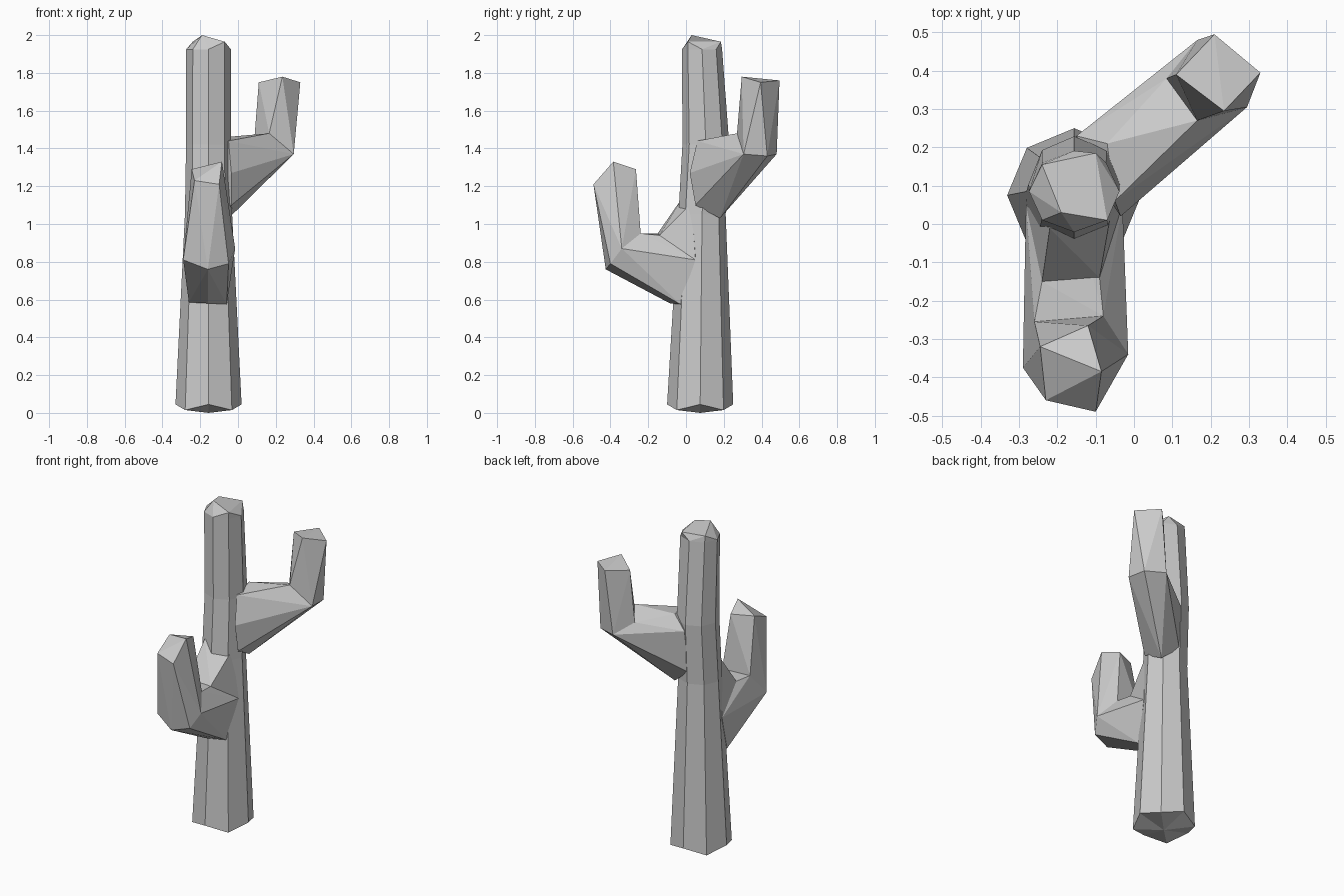
import bpy, bmesh, math

if "Cube" in bpy.data.objects:
    bpy.data.objects.remove(bpy.data.objects["Cube"])


def make_object(name, bm):
    bmesh.ops.recalc_face_normals(bm, faces=bm.faces)
    mesh = bpy.data.meshes.new(name)
    bm.to_mesh(mesh)
    bm.free()
    obj = bpy.data.objects.new(name, mesh)
    bpy.context.collection.objects.link(obj)
    return obj


def hull(name, points):
    """Faceted chunk spanned by a few corner points."""
    bm = bmesh.new()
    for p in points:
        bm.verts.new(p)
    res = bmesh.ops.convex_hull(bm, input=bm.verts[:])
    loose = [v for v in bm.verts if not v.link_faces]
    bmesh.ops.delete(bm, geom=loose, context='VERTS')
    return make_object(name, bm)


# Trunk: eight-sided loft, alternate corners dropped at the base
bm = bmesh.new()
rings = []
for z, cy, rx, ry, dz in ((0.045, 0.075, 0.175, 0.175, -0.03),
                          (1.05, 0.085, 0.125, 0.125, 0),
                          (1.42, 0.105, 0.119, 0.124, 0),
                          (1.925, 0.085, 0.118, 0.106, 0)):
    rings.append([bm.verts.new((-0.156 + rx * math.cos(i * math.pi / 4),
                                cy + ry * math.sin(i * math.pi / 4),
                                z + dz * (i % 2))) for i in range(8)])
for lo, hi in zip(rings, rings[1:]):
    for i in range(8):
        j = (i + 1) % 8
        bm.faces.new((lo[i], lo[j], hi[j], hi[i]))

# Trunk ends: low point below, slanted four-sided crown on top
foot = bm.verts.new((-0.156, 0.075, 0.0))
crown = [bm.verts.new(p) for p in ((-0.10, 0.185, 1.965), (-0.24, 0.155, 1.965),
                                   (-0.19, 0.03, 2.0), (-0.07, 0.01, 1.965))]
top = rings[-1]
for i in range(8):
    bm.faces.new((foot, rings[0][(i + 1) % 8], rings[0][i]))
for k in range(4):
    a, b, c = (top[(2 * k + n) % 8] for n in (0, 1, 2))
    bm.faces.new((a, b, crown[k]))
    bm.faces.new((b, c, crown[k]))
    bm.faces.new((c, crown[(k + 1) % 4], crown[k]))
bm.faces.new(crown)
cactus = make_object("cactus", bm)

# Front arm: root, elbow and tip corners
f_elbow = [(-0.29, -0.375, 0.81), (-0.16, -0.425, 0.76), (-0.05, -0.40, 0.79),
           (-0.015, -0.34, 0.87), (-0.08, -0.24, 0.95), (-0.26, -0.255, 0.95)]
f_tip = [(-0.23, -0.46, 1.23), (-0.10, -0.49, 1.21), (-0.085, -0.385, 1.33),
         (-0.12, -0.265, 1.29), (-0.245, -0.32, 1.29)]
f_crease = [(-0.09, -0.14, 0.94), (-0.24, -0.15, 0.95)]
f_side = [(-0.03, 0.05, 0.81), (-0.282, 0.05, 0.81)]
f_root = [(-0.26, -0.03, 0.585), (-0.16, -0.085, 0.58), (-0.06, -0.03, 0.575),
          (-0.16, 0.05, 0.93)]
f_web = [(-0.22, -0.012, 1.15), (-0.06, 0.03, 1.11), (-0.156, 0.1, 1.0)]

# Back arm
b_elbow = [(0.295, 0.305, 1.37), (0.285, 0.43, 1.36), (0.165, 0.48, 1.37),
           (0.085, 0.38, 1.43), (0.165, 0.27, 1.48)]
b_tip = [(0.11, 0.39, 1.75), (0.21, 0.495, 1.76), (0.33, 0.395, 1.75),
         (0.235, 0.295, 1.78)]
b_root = [(-0.035, 0.02, 1.27), (-0.035, 0.05, 1.10), (-0.05, 0.18, 1.03),
          (-0.15, 0.23, 1.38), (-0.16, 0.205, 1.12), (-0.07, 0.21, 1.46),
          (-0.05, 0.06, 1.44)]

parts = [hull("front_arm_branch", f_elbow + f_crease + f_side + f_root),
         hull("front_arm_web", f_crease + f_side + f_web),
         hull("front_arm_upright", f_elbow + f_tip),
         hull("back_arm_branch", b_elbow + b_root),
         hull("back_arm_upright", b_elbow + b_tip)]

# Fuse everything into one skin
bpy.context.view_layer.objects.active = cactus
for part in parts:
    mod = cactus.modifiers.new(part.name, 'BOOLEAN')
    mod.operation = 'UNION'
    mod.solver = 'EXACT'
    mod.object = part
    bpy.ops.object.modifier_apply(modifier=mod.name)
    bpy.data.objects.remove(part)
